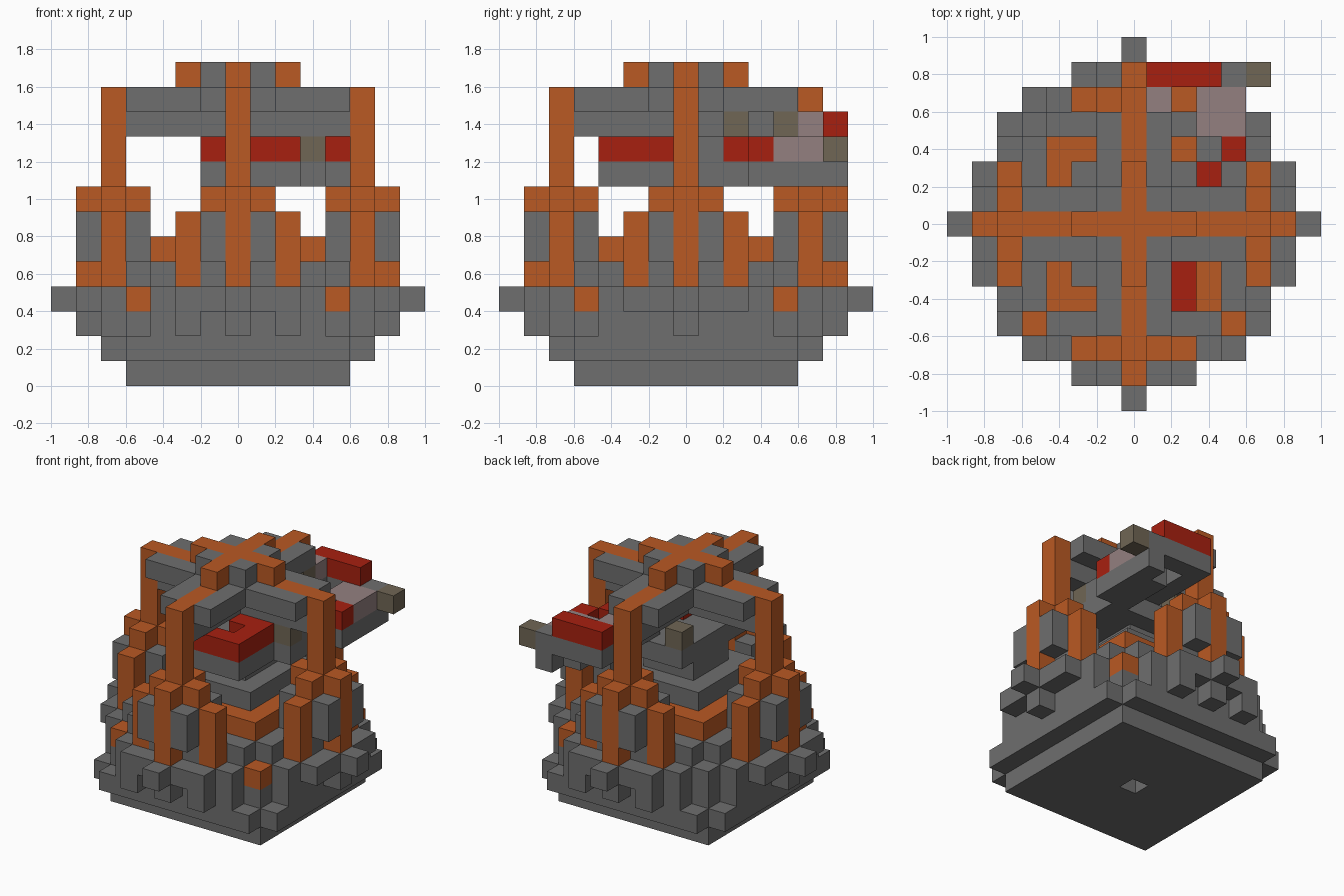
import bpy
import bmesh
from mathutils import Vector

cube = bpy.data.objects.get("Cube")
if cube:
    bpy.data.objects.remove(cube, do_unlink=True)

U = 2 / 15  # edge of one block


def material(name, rgb):
    m = bpy.data.materials.new(name)
    m.use_nodes = True
    m.diffuse_color = (*rgb, 1)
    bsdf = m.node_tree.nodes["Principled BSDF"]
    bsdf.inputs["Base Color"].default_value = (*rgb, 1)
    bsdf.inputs["Roughness"].default_value = 0.9
    return m


MATS = {
    "grey": material("stone grey", (0.156, 0.156, 0.156)),
    "orange": material("burnt orange", (0.49, 0.10, 0.017)),
    "red": material("deep red", (0.39, 0.0144, 0.005)),
    "taupe": material("taupe", (0.162, 0.133, 0.089)),
    "pink": material("dusty pink", (0.296, 0.216, 0.216)),
}

blocks = {}  # block position -> (part, colour); later parts replace earlier ones


def fill(part, colour, xs, ys, zs, spin=False):
    """Fill an inclusive range of blocks; spin repeats it on all sides."""
    span = lambda r: range(r[0], r[1] + 1) if isinstance(r, tuple) else (r,)
    for x in span(xs):
        for y in span(ys):
            for z in span(zs):
                spots = [(x, y)]
                if spin:
                    spots = [(sx * a, sy * b) for a, b in ((x, y), (y, x))
                             for sx in (1, -1) for sy in (1, -1)]
                for a, b in spots:
                    blocks[a, b, z] = (part, colour)


def disc(part, colour, widths, z):
    """Stepped disc: half width of each row, counted out from the middle."""
    for y, w in enumerate(widths):
        for s in (1, -1):
            fill(part, colour, (-w, w), s * y, z)


# Stepped foundation
fill("foundation", "grey", (-4, 4), (-4, 4), 0)
del blocks[0, 0, 0]
disc("foundation", "grey", (5, 5, 5, 5, 5, 4), 1)
disc("foundation", "grey", (6, 5, 5, 5, 4, 3), 2)
for s in (1, -1):
    for x in (-2, 0, 2):
        fill("foundation", "grey", x, 6 * s, 2)
disc("foundation", "grey", (7, 6, 6, 5, 4, 3, 2, 0), 3)
for x, y in ((4, -4), (-4, -4), (4, 4)):
    fill("corner_block", "orange", x, y, 3)

# Inner floor, tread and pedestal
disc("floor", "grey", (4, 4, 4, 4, 3), 4)
fill("inner_tread", "orange", (-3, 3), (-3, 3), 5)
fill("pedestal", "grey", (-2, 2), (-2, 2), 6)
fill("pedestal", "grey", (-1, 1), (-1, 1), 7)

# Four buttressed gate piers
fill("pier", "grey", 5, 1, (4, 6), spin=True)
fill("pier", "grey", 6, 1, (5, 6), spin=True)
fill("pier", "grey", 4, 1, (5, 6), spin=True)
fill("pier_side", "orange", 5, 2, (4, 6), spin=True)
fill("pier_cap", "orange", 5, 1, 7, spin=True)
fill("pier_front", "orange", 6, 0, (4, 7), spin=True)
fill("pier_back", "orange", 4, 0, (4, 7), spin=True)

# Winding body: stone underside, then the coloured blocks on top
fill("body_underside", "grey", (-1, 2), (-3, 2), 8)
fill("body_underside", "grey", 3, (0, 3), 8)
fill("body_underside", "grey", (3, 4), (4, 5), 8)
fill("body_underside", "grey", 4, 3, 8)
fill("body_underside", "grey", 4, 6, (8, 9))
fill("body_underside", "grey", (1, 3), 6, 9)
fill("body_underside", "grey", 1, (2, 5), 9)
fill("body_underside", "grey", 3, 1, 9)
fill("body_coil", "red", (-1, 2), -3, 9)
fill("body_coil", "red", 2, (-2, -1), 9)
fill("body_coil", "red", 1, -1, 9)
fill("body_band", "taupe", 3, 0, 9)
fill("body_band", "taupe", -1, 2, 9)
fill("body_stripe", "red", 3, 2, 9)
fill("body_stripe", "red", 4, 3, 9)
fill("body_head", "pink", (3, 4), (4, 5), 9)
fill("body_tip", "taupe", 5, 6, 9)
fill("body_crest", "red", (1, 3), 6, 10)
fill("body_neck", "pink", 1, 5, 10)
fill("body_band", "taupe", 1, 4, 10)
fill("body_band", "taupe", 1, 2, 10)

# Crossed roof on four posts
fill("roof_underside", "grey", (0, 4), 0, 10, spin=True)
fill("roof_bar", "grey", (1, 4), 1, 11, spin=True)
fill("roof_beam", "orange", (0, 5), 0, 11, spin=True)
fill("roof_cap", "grey", 1, 1, 12, spin=True)
fill("roof_cross", "orange", (0, 2), 0, 12, spin=True)
fill("post", "orange", 5, 0, (4, 11), spin=True)


def build(part, colour):
    """Mesh the exposed faces of one part."""
    bm = bmesh.new()
    for pos, owner in blocks.items():
        if owner != (part, colour):
            continue
        base = Vector(pos) + Vector((0, 0, 0.5))
        for axis in range(3):
            for s in (1, -1):
                n = Vector((0, 0, 0))
                n[axis] = s
                if tuple(int(p + d) for p, d in zip(pos, n)) in blocks:
                    continue
                a = Vector((0, 0, 0))
                a[(axis + 1) % 3] = 0.5
                b = n.cross(a)
                c = base + n / 2
                bm.faces.new([bm.verts.new((c + o) * U)
                              for o in (a + b, b - a, -a - b, a - b)])
    bmesh.ops.remove_doubles(bm, verts=bm.verts, dist=U / 50)
    bmesh.ops.dissolve_limit(bm, angle_limit=0.01, verts=bm.verts, edges=bm.edges)
    mesh = bpy.data.meshes.new(part)
    bm.to_mesh(mesh)
    bm.free()
    mesh.materials.append(MATS[colour])
    bpy.context.collection.objects.link(bpy.data.objects.new(part, mesh))


for part, colour in sorted(set(blocks.values())):
    build(part, colour)
